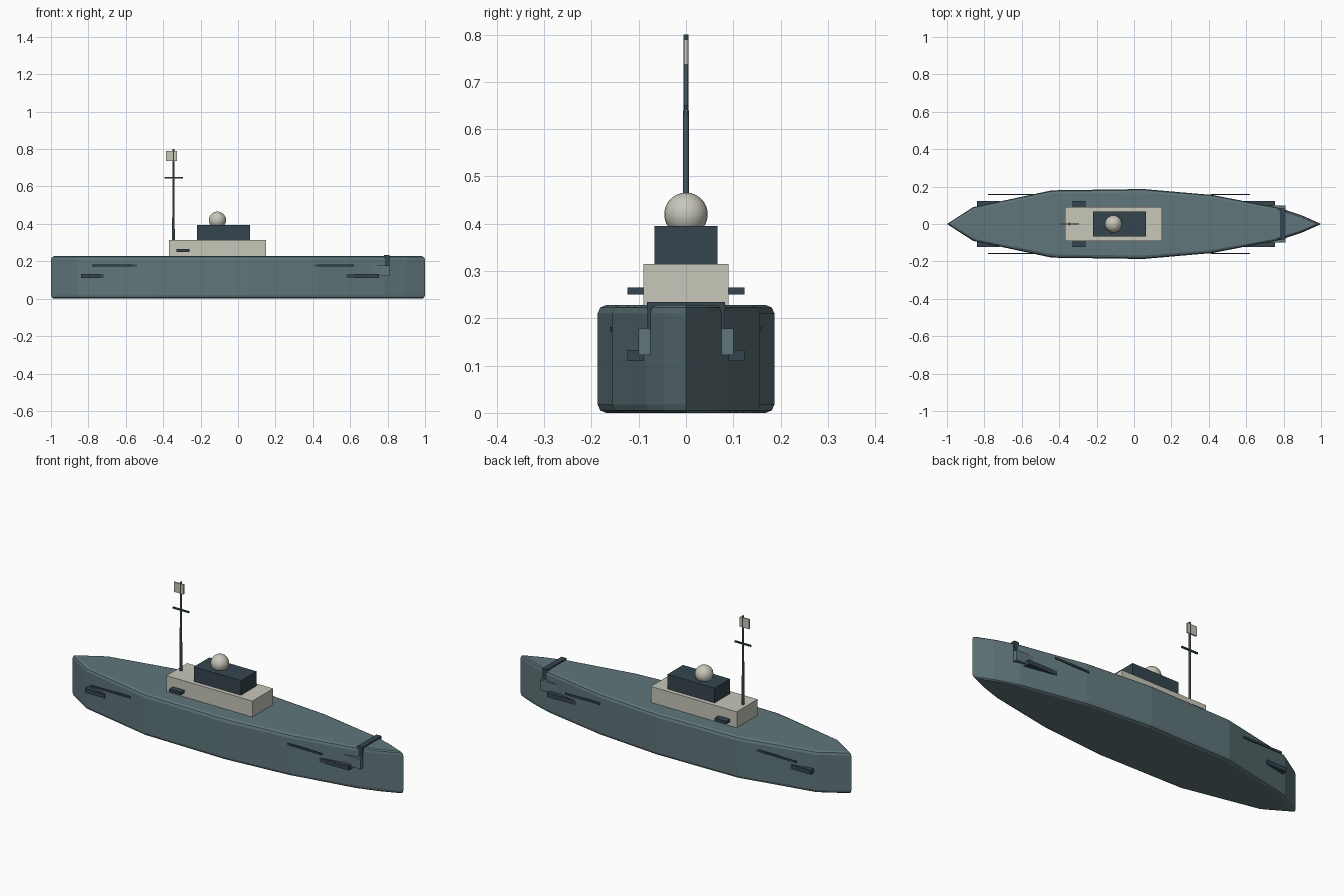
import bpy, bmesh
from mathutils import Vector

cube = bpy.data.objects.get("Cube")
if cube:
    bpy.data.objects.remove(cube, do_unlink=True)


def material(name, rgb):
    m = bpy.data.materials.new(name)
    m.use_nodes = True
    m.diffuse_color = (*rgb, 1)
    m.node_tree.nodes["Principled BSDF"].inputs["Base Color"].default_value = (*rgb, 1)
    return m


TEAL = material("sea_teal", (0.115, 0.18, 0.195))
NAVY = material("dark_slate", (0.035, 0.06, 0.077))
CREAM = material("warm_cream", (0.58, 0.57, 0.49))


def add_object(name, bm, mat):
    bmesh.ops.recalc_face_normals(bm, faces=bm.faces)
    mesh = bpy.data.meshes.new(name)
    bm.to_mesh(mesh)
    bm.free()
    mesh.materials.append(mat)
    obj = bpy.data.objects.new(name, mesh)
    bpy.context.collection.objects.link(obj)
    return obj


def box(name, x, y, z, mat):
    """Box given by its (min, max) range on each axis."""
    bm = bmesh.new()
    bmesh.ops.create_cube(bm, size=1)
    for v in bm.verts:
        v.co = Vector([r[0] if c < 0 else r[1] for c, r in zip(v.co, (x, y, z))])
    return add_object(name, bm, mat)


def side_pair(name, x, y, z, mat):
    """Matching boxes on both sides of the hull."""
    box("left_" + name, x, y, z, mat)
    box("right_" + name, x, (-y[1], -y[0]), z, mat)


# Hull: pointed plan outline lofted through rings with rounded rims
half = [(-0.86, 0.09), (-0.44, 0.18), (0.05, 0.187), (0.42, 0.155),
        (0.78, 0.085), (0.9, 0.045)]
outline = ([(-1, 0)] + [(x, -y) for x, y in half] + [(1, 0)]
           + [(x, y) for x, y in reversed(half)])
TOP, RIM = 0.228, 0.018
rim = [(0, RIM), (RIM * 0.3, RIM * 0.3), (RIM, 0)]      # (height, inset)
rings = rim + [(TOP - h, inset) for h, inset in reversed(rim)]
bm = bmesh.new()
loops = [[bm.verts.new((x * (1 - d), y * (1 - d / 0.187), z)) for x, y in outline]
         for z, d in rings]
n = len(outline)
for low, high in zip(loops, loops[1:]):
    for i in range(n):
        j = (i + 1) % n
        bm.faces.new((low[i], low[j], high[j], high[i]))
bm.faces.new(loops[0])
bm.faces.new(loops[-1])
add_object("hull", bm, TEAL)

# Superstructure
box("deckhouse", (-0.37, 0.15), (-0.09, 0.09), (0.22, 0.315), CREAM)
box("bridge", (-0.22, 0.065), (-0.067, 0.067), (0.315, 0.395), NAVY)
bm = bmesh.new()
bmesh.ops.create_uvsphere(bm, u_segments=24, v_segments=14, radius=0.046)
for f in bm.faces:
    f.smooth = True
dome = add_object("radar_dome", bm, CREAM)
dome.location = (-0.11, 0, 0.42)

# Mast with yard and flag
bm = bmesh.new()
bmesh.ops.create_cone(bm, cap_ends=True, segments=10, radius1=0.0075,
                      radius2=0.005, depth=0.49)
mast = add_object("mast", bm, TEAL)
mast.location = (-0.345, 0, 0.555)
box("yard", (-0.393, -0.295), (-0.004, 0.004), (0.643, 0.651), NAVY)
box("flag", (-0.385, -0.327), (-0.004, 0.004), (0.737, 0.79), CREAM)

# Side fittings
side_pair("deckhouse_wing", (-0.33, -0.26), (0.08, 0.124), (0.25, 0.265), NAVY)
side_pair("aft_fin", (-0.84, -0.72), (0.08, 0.124), (0.11, 0.133), NAVY)
side_pair("forward_fin", (0.57, 0.755), (0.08, 0.124), (0.11, 0.133), NAVY)
side_pair("aft_rail", (-0.78, -0.54), (0.156, 0.161), (0.171, 0.182), NAVY)
side_pair("forward_rail", (0.41, 0.62), (0.156, 0.161), (0.171, 0.182), NAVY)

# Bow saddle with anchor pads
box("bow_saddle", (0.78, 0.81), (-0.083, 0.083), (0.176, 0.235), NAVY)
side_pair("anchor_pad", (0.71, 0.81), (0.066, 0.1), (0.122, 0.178), TEAL)
